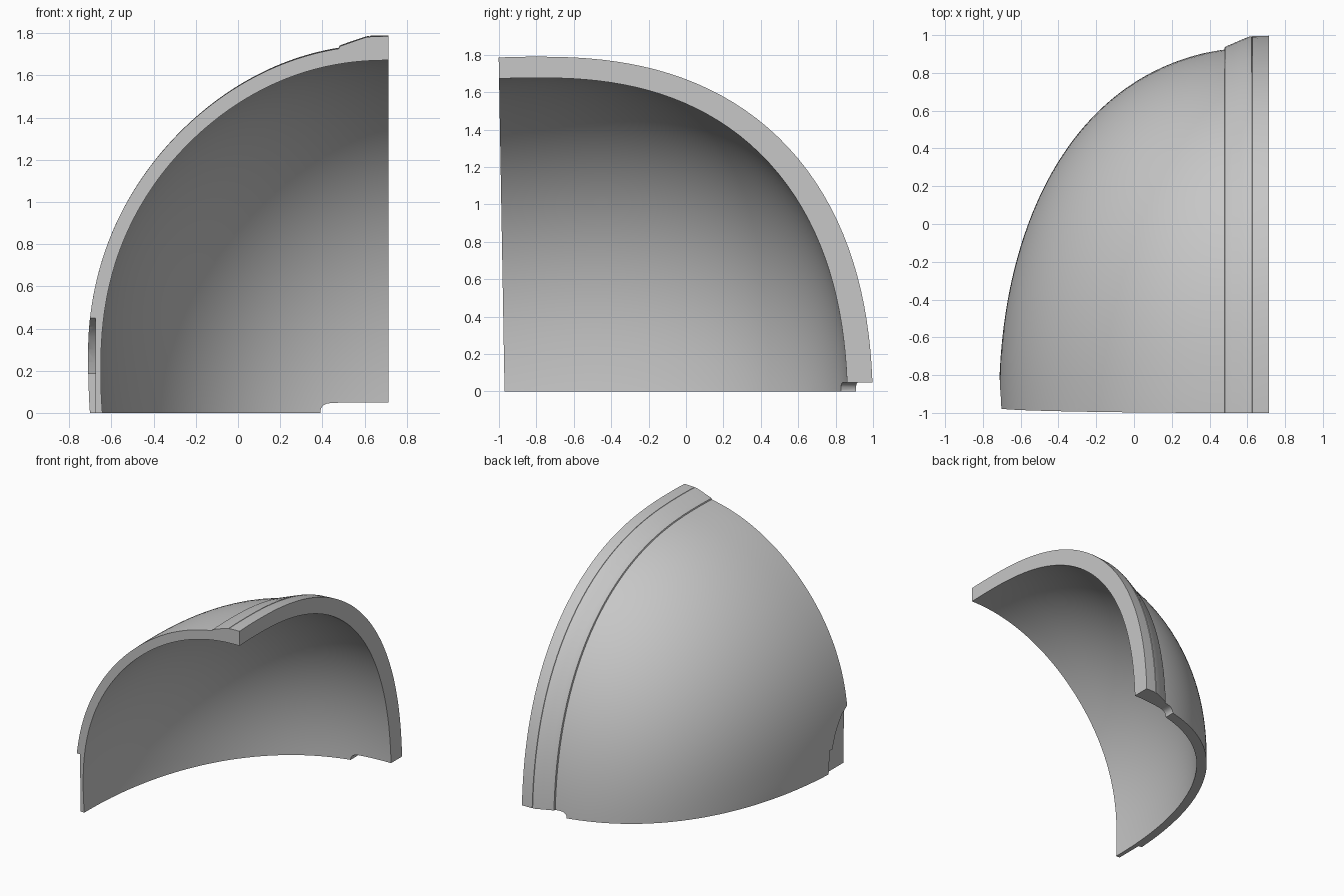
import bpy, bmesh, math

if "Cube" in bpy.data.objects:
    bpy.data.objects.remove(bpy.data.objects["Cube"])

EDGE_X = 0.714     # flat cut on the centre plane
WIDTH = 1.429      # half width of the full dome
BACK_Y = 0.943     # rear reach of the plain dome
TOP_Z = 1.749      # height of the plain dome
SIDES = 160


def dome_ring(u, ky, kz, x=None):
    """One cross-section of the dome; u runs 0 (centre plane) to 1 (side pole)."""
    s = max(0.0, 1 - u ** 2.17) ** (1 / 2.17)
    zc = -0.15 + 0.35 * u * u      # section centre drifts up and forward
    yc = -0.80 - 0.17 * u * u
    if x is None:
        x = EDGE_X - u * WIDTH
    n = 2.4 - 0.2 * u
    pts = []
    for i in range(SIDES):
        a = 2 * math.pi * i / SIDES
        c, d = math.cos(a), math.sin(a)
        r = s / (abs(c) ** n + abs(d) ** n) ** (1 / n)
        pts.append((x, yc + (BACK_Y - yc) * ky * r * c, zc + (TOP_Z - zc) * kz * r * d))
    return pts


def finish(bm, name):
    bmesh.ops.recalc_face_normals(bm, faces=bm.faces)
    me = bpy.data.meshes.new(name)
    bm.to_mesh(me)
    bm.free()
    ob = bpy.data.objects.new(name, me)
    bpy.context.collection.objects.link(ob)
    return ob


def loft(name, rings, pole):
    bm = bmesh.new()
    rows = [[bm.verts.new(p) for p in ring] for ring in rings]
    for a, b in zip(rows, rows[1:]):
        for i in range(SIDES):
            j = (i + 1) % SIDES
            bm.faces.new((a[i], a[j], b[j], b[i]))
    tip = bm.verts.new(pole)
    for i in range(SIDES):
        bm.faces.new((rows[-1][i], rows[-1][(i + 1) % SIDES], tip))
    bm.faces.new(rows[0])
    return finish(bm, name)


def prism(name, pts, axis, lo, hi):
    """Extrude a 2D outline along x (outline in y, z) or y (outline in x, z)."""
    def place(p, d):
        return (d, p[0], p[1]) if axis == 'x' else (p[0], d, p[1])
    bm = bmesh.new()
    a = [bm.verts.new(place(p, lo)) for p in pts]
    b = [bm.verts.new(place(p, hi)) for p in pts]
    n = len(pts)
    for i in range(n):
        j = (i + 1) % n
        bm.faces.new((a[i], a[j], b[j], b[i]))
    bm.faces.new(a)
    bm.faces.new(b)
    return finish(bm, name)


def cut(target, tool, operation='DIFFERENCE'):
    mod = target.modifiers.new("cut", 'BOOLEAN')
    mod.operation = operation
    mod.solver = 'EXACT'
    mod.object = tool
    tool.hide_render = True
    bpy.context.view_layer.objects.active = target
    bpy.ops.object.modifier_apply(modifier=mod.name)
    bpy.data.objects.remove(tool, do_unlink=True)


# Outer dome with the raised centre band: (x, scale), including its fine groove
band = [(EDGE_X, 1.0327), (0.667, 1.0327), (0.627, 1.0327), (0.6255, 1.0305),
        (0.6225, 1.0305), (0.621, 1.0327), (0.605, 1.031), (0.56, 1.022),
        (0.52, 1.0145), (0.487, 1.009), (0.481, 1.007), (0.478, 1.0)]
rings = [dome_ring((EDGE_X - x) / WIDTH, k, 1 + 0.66 * (k - 1)) for x, k in band]
STEPS = 64
start = math.asin((EDGE_X - band[-1][0]) / WIDTH)
for i in range(1, STEPS):
    rings.append(dome_ring(math.sin(start + (math.pi / 2 - start) * i / STEPS), 1, 1))
shell = loft("helmet_shell", rings, (EDGE_X - WIDTH, -0.97, 0.20))

# Hollow inside
KX, KY, KZ = 0.955, 0.955, 0.962
rings = [dome_ring(0, KY, KZ, 0.95)]
for i in range(STEPS):
    u = math.sin(math.pi / 2 * i / STEPS)
    rings.append(dome_ring(u, KY, KZ, EDGE_X - u * WIDTH * KX))
cut(shell, loft("hollow", rings, (EDGE_X - WIDTH * KX, -0.97, 0.20)))

# Flat bottom and slightly leaning front opening
cut(shell, prism("trim", [(-0.97, 0), (3, 0), (3, 3), (-1.023, 3)], 'x', -2, 2),
    'INTERSECT')

# Rounded step in the lower rear edge
cut(shell, prism("rear_step", [(0.39, -0.2), (0.39, 0.008), (0.395, 0.024),
                               (0.405, 0.036), (0.42, 0.044), (0.45, 0.048),
                               (1.2, 0.05), (1.2, -0.2)], 'y', 0, 2))

# Shallow recess on the lower front corner of the side
cut(shell, prism("side_recess", [(-1.3, -0.2), (-0.75, -0.2), (-0.75, 0.185),
                                 (-0.785, 0.185), (-0.80, 0.24), (-0.825, 0.30),
                                 (-0.865, 0.36), (-0.91, 0.41), (-0.98, 0.45),
                                 (-1.3, 0.45)], 'x', -2, -0.675))

# Single grey finish
grey = bpy.data.materials.new("light_grey")
grey.diffuse_color = (0.57, 0.57, 0.57, 1)
grey.use_nodes = True
grey.node_tree.nodes["Principled BSDF"].inputs["Base Color"].default_value = grey.diffuse_color
shell.data.materials.clear()
shell.data.materials.append(grey)
for p in shell.data.polygons:
    p.material_index = 0

bpy.ops.object.select_all(action='DESELECT')
shell.select_set(True)
bpy.context.view_layer.objects.active = shell
bpy.ops.object.shade_smooth_by_angle(angle=math.radians(30))
